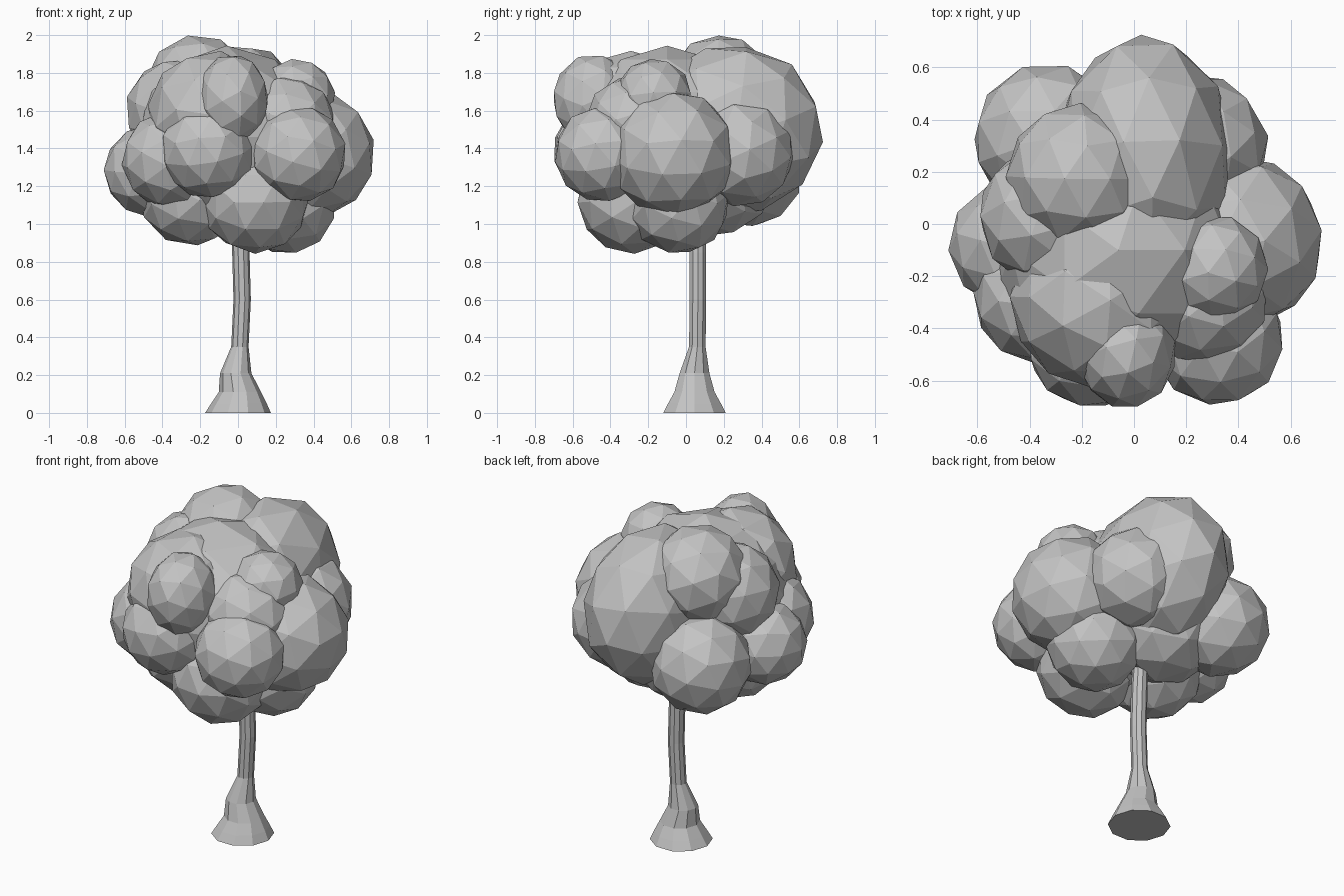
import bpy, bmesh, math
from mathutils import Euler, Matrix

cube = bpy.data.objects.get("Cube")
if cube:
    bpy.data.objects.remove(cube, do_unlink=True)


def make_material(name, colour):
    mat = bpy.data.materials.new(name)
    mat.use_nodes = True
    mat.diffuse_color = colour
    mat.node_tree.nodes["Principled BSDF"].inputs["Base Color"].default_value = colour
    return mat


grey = make_material("plain grey", (0.55, 0.55, 0.55, 1))


def make_object(name, bm):
    mesh = bpy.data.meshes.new(name)
    bmesh.ops.recalc_face_normals(bm, faces=bm.faces)
    bm.to_mesh(mesh)
    bm.free()
    mesh.materials.append(grey)
    obj = bpy.data.objects.new(name, mesh)
    bpy.context.scene.collection.objects.link(obj)
    return obj


# Trunk: flared base, slim bent stem, ten sides
def make_trunk():
    sides = 10
    profile = [  # x, y, z, radius
        (0, .045, 0, .174), (.005, .045, .05, .147), (.01, .045, .11, .112),
        (-.012, .045, .21, .083), (.01, .06, .35, .046), (.022, .063, .60, .046),
        (.015, .063, .85, .046), (0, .06, 1.1, .042)]
    bm = bmesh.new()
    rings = []
    for x, y, z, r in profile:
        angles = [math.tau * i / sides for i in range(sides)]
        rings.append([bm.verts.new((x + r * math.cos(a), y + r * math.sin(a), z))
                      for a in angles])
    for low, high in zip(rings, rings[1:]):
        for i in range(sides):
            j = (i + 1) % sides
            bm.faces.new((low[i], low[j], high[j], high[i]))
    bm.faces.new(rings[0])
    bm.faces.new(rings[-1])
    return make_object("trunk", bm)


# Leaf clump: a faceted ball, turned so that no two look alike
def make_clump(index, x, y, z, r, wide=1, deep=1):
    bm = bmesh.new()
    turn = Euler((index * 1.3, index * .7, index * 2.1)).to_matrix().to_4x4()
    stretch = Matrix.Diagonal((wide, deep, 1, 1))
    bmesh.ops.create_icosphere(bm, subdivisions=2, radius=r * 1.03,
                               matrix=Matrix.Translation((x, y, z)) @ stretch @ turn)
    return make_object("leaf_clump", bm)


clumps = [  # x, y, z, radius, width and depth stretch
    (-.06, -.10, 1.46, .47),           # core
    (.39, -.07, 1.37, .33),            # large side clump
    (.04, .25, 1.50, .44, .77, 1.06),  # large back clump
    (-.33, .33, 1.27, .28),            # low back corner
    (-.47, -.08, 1.28, .235),          # far side
    (.23, .29, 1.38, .28),             # back corner
    (-.21, .18, 1.72, .275),           # crown top
    (-.03, -.49, 1.66, .235, .8, .9),  # upper front
    (.31, -.17, 1.67, .20),            # small upper side
    (.32, -.44, 1.37, .25),            # front corner
    (-.16, -.45, 1.39, .25),           # front middle
    (-.36, -.28, 1.34, .25),           # front side
    (.09, -.29, 1.13, .28),            # low front
    (-.25, -.13, 1.16, .27),           # low side
    (.25, -.04, 1.11, .265),           # low under
    (-.32, .03, 1.60, .27),            # upper side
    (-.14, -.29, 1.58, .33),           # shoulder
    (.26, -.28, 1.53, .25),            # filler under the small clump
    (-.08, .14, 1.27, .33),            # filler round the trunk
]

make_trunk()
balls = [make_clump(i, *c) for i, c in enumerate(clumps)]

# Merge the clumps into one outer skin
group = bpy.data.collections.new("clump_parts")
for ball in balls[1:]:
    group.objects.link(ball)
union = balls[0].modifiers.new("union", "BOOLEAN")
union.operation = "UNION"
union.operand_type = "COLLECTION"
union.collection = group
union.solver = "EXACT"
bpy.context.view_layer.update()
graph = bpy.context.evaluated_depsgraph_get()
skin = bpy.data.meshes.new_from_object(balls[0].evaluated_get(graph))
skin.name = "foliage"
skin.materials.clear()
skin.materials.append(grey)
foliage = bpy.data.objects.new("foliage", skin)
bpy.context.scene.collection.objects.link(foliage)
for ball in balls:
    bpy.data.objects.remove(ball, do_unlink=True)
bpy.data.collections.remove(group)
